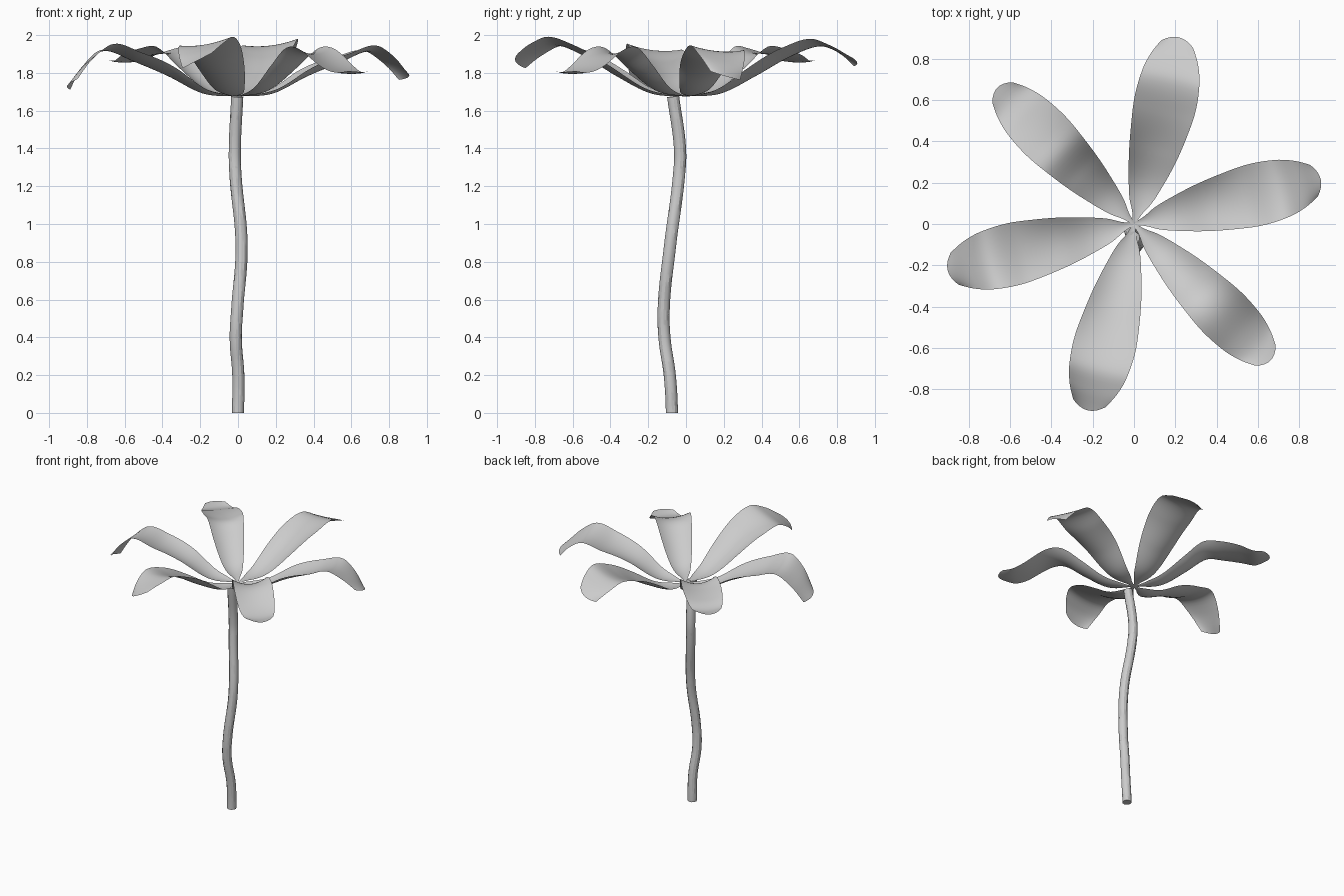
import bpy, bmesh, math

if "Cube" in bpy.data.objects:
    bpy.data.objects.remove(bpy.data.objects["Cube"])


def spline(points, x):
    """Smooth interpolation through (x, value) pairs."""
    n = len(points)
    i = 0
    while i < n - 2 and x > points[i + 1][0]:
        i += 1

    def slope(k):
        a, b = points[max(k - 1, 0)], points[min(k + 1, n - 1)]
        return (b[1] - a[1]) / (b[0] - a[0])
    (x0, y0), (x1, y1) = points[i], points[i + 1]
    h = x1 - x0
    t = (x - x0) / h
    return ((2*t**3 - 3*t**2 + 1) * y0 + (t**3 - 2*t**2 + t) * h * slope(i)
            + (3*t**2 - 2*t**3) * y1 + (t**3 - t**2) * h * slope(i + 1))


# Half width along the petal, and how far its sides cup upwards
WIDTH = [(0, .006), (.06, .024), (.12, .053), (.2, .078), (.35, .114), (.5, .138),
         (.65, .152), (.8, .142), (.9, .118), (1, .08)]
CUP = [(0, 0), (.2, .02), (.45, .045), (.7, .025), (.85, .01), (1, .005)]


def petal(name, angle, length, heights, tilt, width=1.0, bow=0.0):
    rows, cols = 44, 14
    ca, sa = math.cos(math.radians(angle)), math.sin(math.radians(angle))
    bm = bmesh.new()
    grid = []
    for i in range(rows + 1):
        u = i / rows
        w = spline(WIDTH, u) * width
        mid = bow * math.sin(math.pi * u)
        line = []
        for j in range(cols + 1):
            v = 2 * j / cols - 1
            # rounded tip: the outer corners sit a little further back
            r = length * u - .035 * v * v * u ** 8
            s = mid + w * v
            z = spline(heights, u) + spline(CUP, u) * v * v + tilt * v * u * u
            line.append(bm.verts.new((r * ca - s * sa, r * sa + s * ca, z)))
        grid.append(line)
    for a, b in zip(grid, grid[1:]):
        for j in range(cols):
            bm.faces.new((a[j], b[j], b[j + 1], a[j + 1])).smooth = True
    me = bpy.data.meshes.new(name)
    bm.to_mesh(me)
    bm.free()
    bpy.context.collection.objects.link(bpy.data.objects.new(name, me))


def arch(peak, tip):
    """Long petal: rises outward and droops at the end."""
    return [(0, 1.675), (.2, 1.69), (.4, 1.78), (.6, peak - .06),
            (.77, peak), (.89, peak - .36 * (peak - tip)), (1, tip)]


def fold(peak, tip):
    """Short arch: peaks early, drops, then flares level at the tip."""
    return [(0, 1.675), (.2, 1.70), (.38, 1.80), (.52, peak - .015),
            (.63, peak - .01), (.8, tip + .025), (.9, tip), (1, tip + .01)]


# Six petals around the centre
petal("petal_right", 13.5, .93, arch(1.915, 1.78), -.022)
petal("petal_back", 76.5, .93, arch(1.945, 1.86), -.03, bow=-.012)
petal("petal_back_left", 135, .935, fold(1.91, 1.855), 0, .88)
petal("petal_left", 194, .93, arch(1.92, 1.735), .028)
petal("petal_front", 256, .93, arch(1.95, 1.86), .04, bow=.005)
petal("petal_front_right", 315, .935, fold(1.905, 1.795), 0, .88)

# Gently wavy stem
cu = bpy.data.curves.new("stem", 'CURVE')
cu.dimensions = '3D'
cu.bevel_depth = .032
cu.bevel_resolution = 4
cu.use_fill_caps = True
path = [(0, -.075, 0), (.002, -.085, .19), (-.012, -.114, .4), (-.004, -.118, .55),
        (.019, -.085, .88), (-.014, -.036, 1.27), (-.017, -.031, 1.38), (-.004, -.068, 1.675)]
sp = cu.splines.new('BEZIER')
sp.bezier_points.add(len(path) - 1)
for p, co in zip(sp.bezier_points, path):
    p.co = co
    p.handle_left_type = p.handle_right_type = 'AUTO'
first = sp.bezier_points[0]
first.handle_left_type = first.handle_right_type = 'FREE'
first.handle_left = (0, -.075, -.05)
first.handle_right = (0, -.075, .05)
stem = bpy.data.objects.new("stem", cu)
bpy.context.collection.objects.link(stem)
bpy.context.view_layer.objects.active = stem
stem.select_set(True)
bpy.ops.object.convert(target='MESH')
bpy.ops.object.shade_smooth_by_angle()
